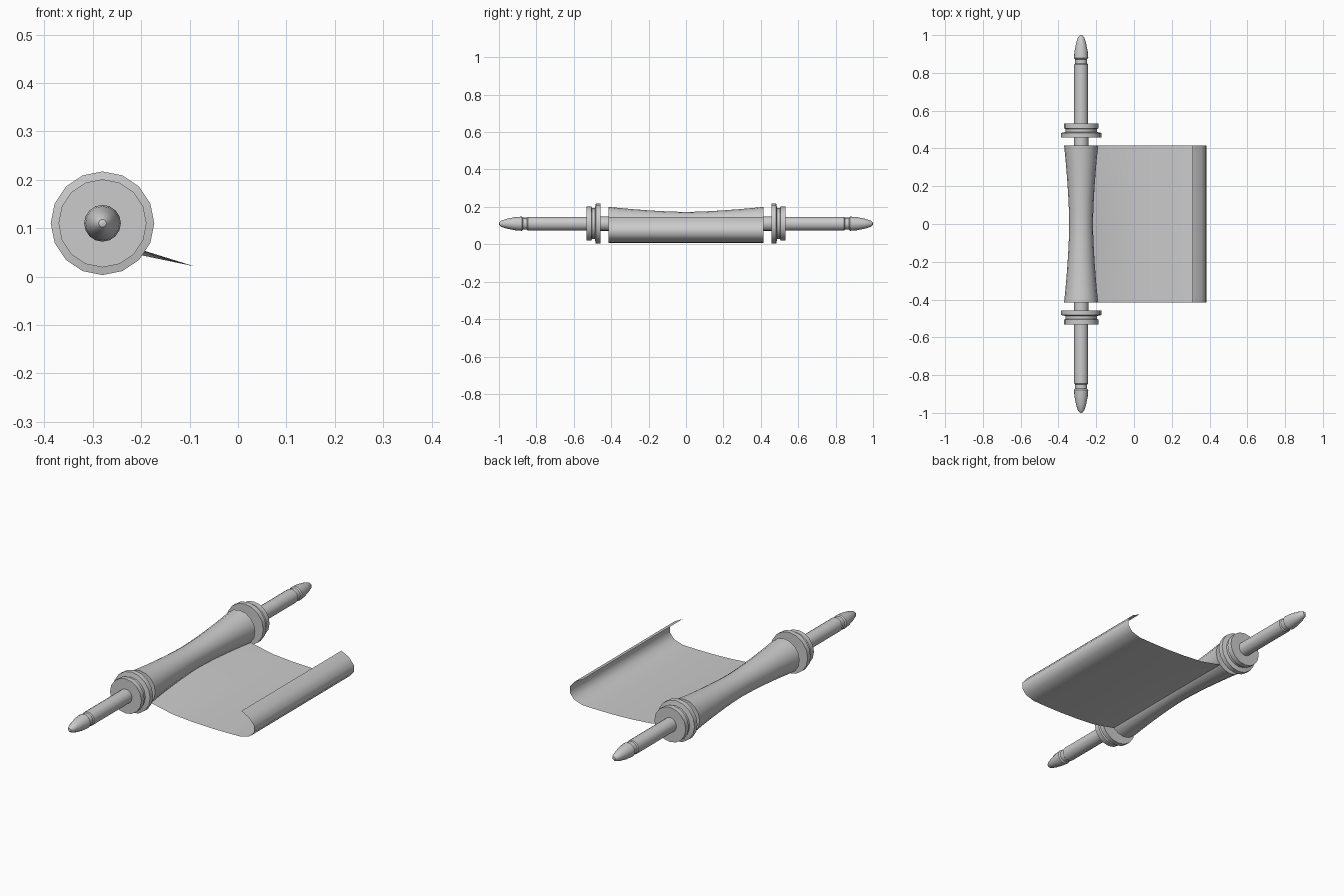
import bpy, bmesh
from math import sin, cos, pi, radians

if "Cube" in bpy.data.objects:
    bpy.data.objects.remove(bpy.data.objects["Cube"])

AX, AZ, SIDES = -0.28, 0.11, 16      # roller axis runs along y


def finish(name, bm, angle=35):
    mesh = bpy.data.meshes.new(name)
    bm.to_mesh(mesh)
    bm.free()
    ob = bpy.data.objects.new(name, mesh)
    bpy.context.collection.objects.link(ob)
    bpy.ops.object.select_all(action='DESELECT')
    ob.select_set(True)
    bpy.context.view_layer.objects.active = ob
    bpy.ops.object.shade_smooth_by_angle(angle=radians(angle))
    return ob


def lathe(name, profile, angle=35):
    """Turn (radius, y) points around the roller axis and close the ends."""
    bm = bmesh.new()
    rings = []
    for r, y in profile:
        rings.append([bm.verts.new((AX + r * sin(2 * pi * i / SIDES), y,
                                    AZ + r * cos(2 * pi * i / SIDES)))
                      for i in range(SIDES)])
    for a, b in zip(rings, rings[1:]):
        for i in range(SIDES):
            j = (i + 1) % SIDES
            bm.faces.new((a[i], a[j], b[j], b[i]))
    bm.faces.new(rings[0])
    bm.faces.new(rings[-1])
    bmesh.ops.remove_doubles(bm, verts=bm.verts, dist=1e-5)
    bmesh.ops.recalc_face_normals(bm, faces=bm.faces)
    return finish(name, bm, angle)


# Waisted paper roll
HALF, N = 0.415, 12
stations = [-HALF + 2 * HALF * i / N for i in range(N + 1)]


def roll_radius(y):
    return 0.063 + 0.027 * (abs(y) / HALF) ** 1.6


lathe("paper_roll", [(roll_radius(y), y) for y in stations])

# Central rod between the two end discs
lathe("centre_rod", [(0.038, -0.46), (0.038, 0.46)])

# Turned end discs and handles, one at each end
disc = [(0.038, 0.457), (0.107, 0.457), (0.107, 0.482), (0.083, 0.487),
        (0.083, 0.503), (0.091, 0.506), (0.091, 0.532), (0.037, 0.532)]
handle = [(0.037, 0.53), (0.037, 0.845), (0.032, 0.85), (0.032, 0.872),
          (0.038, 0.878), (0.035, 0.915), (0.027, 0.955), (0.017, 0.987),
          (0.008, 0.998), (0.0005, 1.0)]
for side, s in (("front", -1), ("back", 1)):
    lathe("end_disc_" + side, [(r, s * y) for r, y in disc])
    lathe("handle_" + side, [(r, s * y) for r, y in handle])

# Open sheet, leaving the roll and curling up at its free edge
section = [(-0.09, 0.021), (0.02, 0.012), (0.13, 0.008), (0.23, 0.008),
           (0.31, 0.010), (0.36, 0.026), (0.384, 0.055), (0.382, 0.09),
           (0.355, 0.122), (0.31, 0.145)]
bm = bmesh.new()
rows = []
for y in stations:
    r = roll_radius(y)
    start = (AX + r * 0.72, AZ - r * 0.70)
    rows.append([bm.verts.new((x, y, z)) for x, z in [start] + section])
for a, b in zip(rows, rows[1:]):
    for i in range(len(a) - 1):
        bm.faces.new((a[i], a[i + 1], b[i + 1], b[i]))
finish("paper_sheet", bm, 50)
